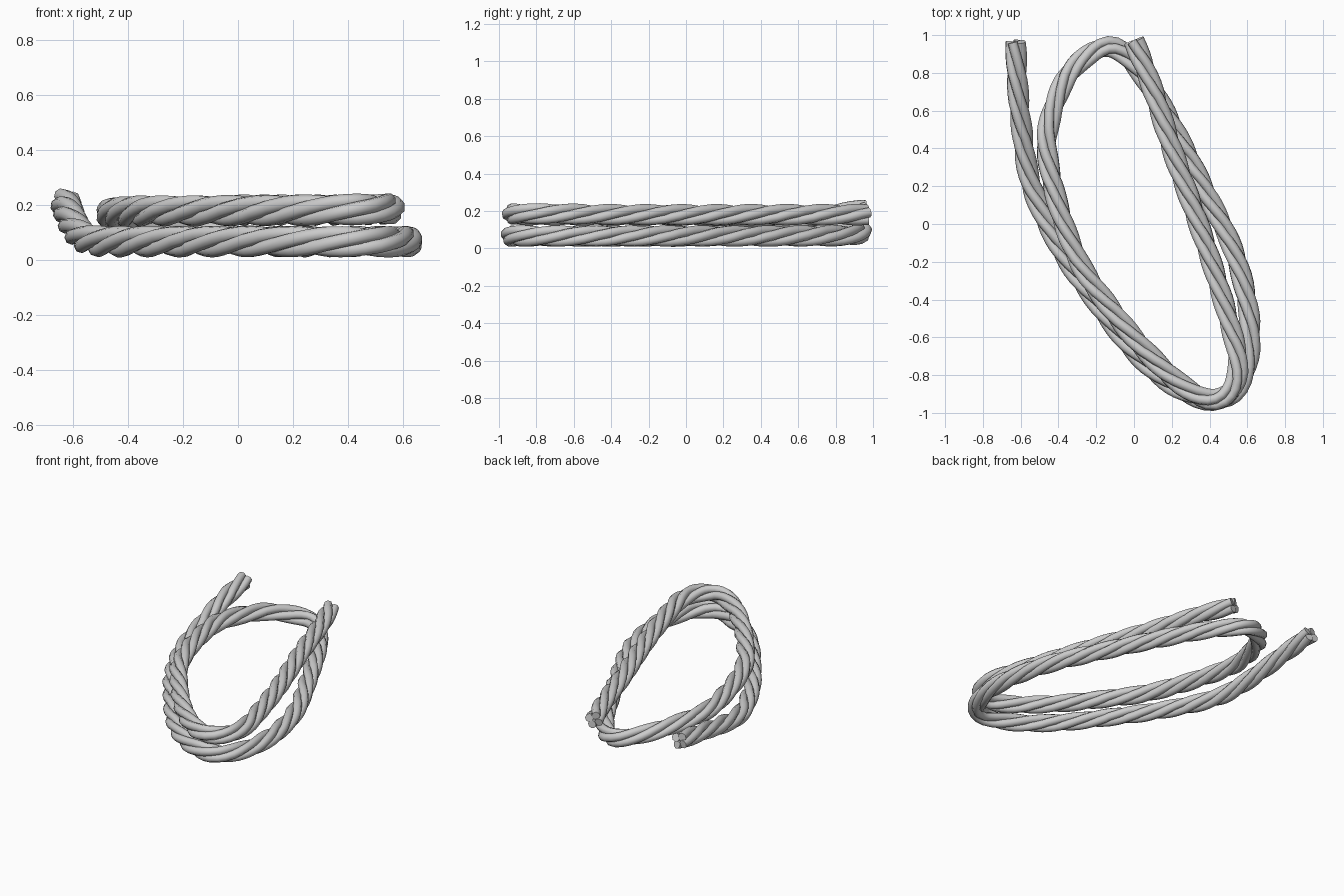
import bpy, math
from mathutils import Vector

if "Cube" in bpy.data.objects:
    bpy.data.objects.remove(bpy.data.objects["Cube"])

# Centre line of the coiled rope: upper turn first, then lower turn, then raised tail
PATH = [Vector(p) for p in [
    (0.00, 0.97, .180), (0.09, 0.74, .180), (0.21, 0.37, .180), (0.31, 0.09, .180),
    (0.40, -.17, .180), (0.49, -.47, .182), (0.55, -.72, .185), (0.52, -.87, .185),
    (0.41, -.93, .183), (0.25, -.85, .180), (0.06, -.67, .178), (-.12, -.45, .178),
    (-.28, -.22, .178), (-.39, 0.06, .175), (-.46, 0.38, .168), (-.44, 0.57, .160),
    (-.36, 0.77, .140), (-.25, 0.89, .110), (-.13, 0.94, .085), (-.02, 0.87, .070),
    (0.11, 0.69, .066), (0.25, 0.43, .066), (0.38, 0.17, .066), (0.51, -.10, .066),
    (0.58, -.32, .066), (0.615, -.54, .066), (0.60, -.74, .066), (0.53, -.89, .066),
    (0.40, -.935, .066), (0.20, -.85, .066), (0.00, -.67, .066), (-.20, -.41, .066),
    (-.36, -.18, .066), (-.49, 0.07, .066), (-.555, 0.25, .078), (-.59, 0.47, .115),
    (-.615, 0.72, .170), (-.627, 0.965, .207)]]
STRANDS, LAY, OFFSET, RADIUS, STEP = 4, 0.80, 0.031, 0.0265, 0.04


def smooth_path(pts, n=24):
    """Catmull-Rom through the points, resampled at even spacing."""
    ext = [2 * pts[0] - pts[1]] + pts + [2 * pts[-1] - pts[-2]]
    dense = []
    for a, b, c, d in zip(ext, ext[1:], ext[2:], ext[3:]):
        for i in range(n):
            t = i / n
            dense.append(.5 * (2 * b + (c - a) * t + (2 * a - 5 * b + 4 * c - d) * t * t
                               + (3 * b - a - 3 * c + d) * t ** 3))
    dense.append(pts[-1])
    out, run = [dense[0]], 0
    for p, q in zip(dense, dense[1:]):
        run += (q - p).length
        if run >= STEP:
            out.append(q)
            run -= STEP
    out[-1] = dense[-1]
    return out


line = smooth_path(PATH)


def strand_points(phase):
    pts = []
    for i, p in enumerate(line):
        tan = (line[min(i + 1, len(line) - 1)] - line[max(i - 1, 0)]).normalized()
        side = Vector((0, 0, 1)).cross(tan).normalized()
        up = tan.cross(side)
        a = phase - 2 * math.pi * i * STEP / LAY      # left-handed lay
        pts.append(p + OFFSET * (math.cos(a) * side + math.sin(a) * up))
    return pts


# Twisted strands
for k in range(STRANDS):
    cu = bpy.data.curves.new(f"rope_strand_{k + 1}", 'CURVE')
    cu.dimensions = '3D'
    cu.bevel_depth = RADIUS
    cu.bevel_resolution = 2
    cu.use_fill_caps = True
    pts = strand_points(2 * math.pi * k / STRANDS + .4)
    sp = cu.splines.new('POLY')
    sp.points.add(len(pts) - 1)
    for v, p in zip(sp.points, pts):
        v.co = (*p, 1)
    ob = bpy.data.objects.new(f"rope_strand_{k + 1}", cu)
    bpy.context.collection.objects.link(ob)
    bpy.ops.object.select_all(action='DESELECT')
    ob.select_set(True)
    bpy.context.view_layer.objects.active = ob
    bpy.ops.object.convert(target='MESH')
    bpy.ops.object.shade_smooth_by_angle(angle=math.radians(50))
